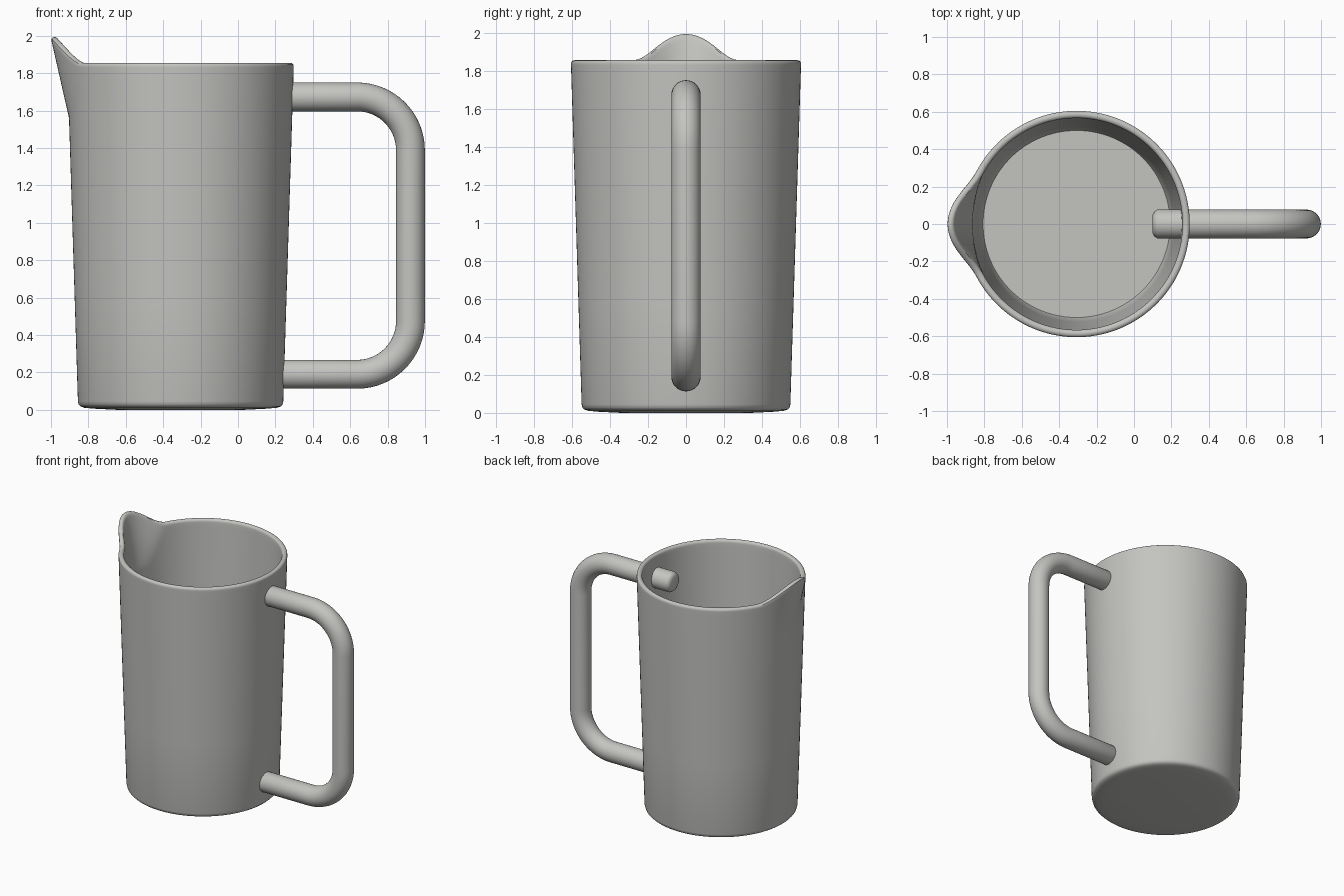
import bpy, bmesh, math
from mathutils import Vector

if "Cube" in bpy.data.objects:
    bpy.data.objects.remove(bpy.data.objects["Cube"])

grey = bpy.data.materials.new("warm_grey")
grey.diffuse_color = (0.55, 0.55, 0.53, 1)
grey.use_nodes = True
grey.node_tree.nodes["Principled BSDF"].inputs["Base Color"].default_value = grey.diffuse_color
CX = -0.307                      # axis of the jug body


def skin(name, rings, angle):
    """Join a list of vertex rings with quads and close both ends."""
    bm = bmesh.new()
    loops = [[bm.verts.new(p) for p in ring] for ring in rings]
    n = len(loops[0])
    for a, b in zip(loops, loops[1:]):
        for i in range(n):
            j = (i + 1) % n
            bm.faces.new((a[i], a[j], b[j], b[i]))
    bm.faces.new(loops[0])
    bm.faces.new(loops[-1])
    bmesh.ops.recalc_face_normals(bm, faces=bm.faces)
    me = bpy.data.meshes.new(name)
    bm.to_mesh(me)
    bm.free()
    me.materials.append(grey)
    ob = bpy.data.objects.new(name, me)
    bpy.context.collection.objects.link(ob)
    bpy.ops.object.select_all(action='DESELECT')
    ob.select_set(True)
    bpy.context.view_layer.objects.active = ob
    bpy.ops.object.shade_smooth_by_angle(angle=math.radians(angle))
    return ob


# Jug body: turned profile whose upper part is pulled out into a spout
def body_point(r, z, ang):
    t = min(max((z - 1.56) / 0.29, 0), 1)
    width = 0.5 * (0.45 + 0.55 * t)
    d = abs(ang - math.pi)
    bell = 0.5 * (1 + math.cos(math.pi * d / width)) if d < width else 0
    r += 0.088 * t * bell
    z += 0.138 * t * bell
    return (CX + r * math.cos(ang), r * math.sin(ang), z)


def wall(r0, z0, r1, z1, heights):
    return [(r0 + (r1 - r0) * (z - z0) / (z1 - z0), z) for z in heights]


steps = [1.56 + 0.03 * i for i in range(9)]
profile = [(0.02, 0), (0.34, 0), (0.46, 0.006), (0.515, 0.011),
           (0.535, 0.018), (0.545, 0.028), (0.549, 0.045)]
profile += wall(0.549, 0.045, 0.605, 1.83, [0.6, 1.1] + steps + [1.83])
# rounded lip
profile += [(0.605, 1.84), (0.602, 1.848), (0.595, 1.853), (0.586, 1.855),
            (0.577, 1.853), (0.570, 1.848), (0.567, 1.84)]
# inner wall and floor
profile += wall(0.505, 0.06, 0.566, 1.83, [1.83] + steps[::-1] + [1.1, 0.6, 0.06])
profile += [(0.50, 0.05), (0.3, 0.05), (0.02, 0.05)]
N = 144
skin("jug_body", [[body_point(r, z, 2 * math.pi * i / N) for i in range(N)]
                  for r, z in profile], 35)

# Handle: round tube along a rounded bracket, ends poking through the wall
TUBE, BEND = 0.077, 0.285
XOUT, ZTOP, ZBOT, XIN = 0.922, 1.673, 0.19, 0.10
path = [(XIN, ZTOP, 0, 0.05), (XIN + 0.008, ZTOP, 0, 0.066),
        (XIN + 0.025, ZTOP, 0, TUBE)]
K = 16
for zc, start in ((ZTOP - BEND, 0), (ZBOT + BEND, 90)):
    for i in range(K + 1):
        a = math.radians(start + 90 * i / K)     # heading, turning downwards
        path.append((XOUT - BEND + BEND * math.sin(a),
                     zc + BEND * math.cos(a), a, TUBE))
path += [(XIN + 0.025, ZBOT, math.pi, TUBE), (XIN + 0.008, ZBOT, math.pi, 0.066),
         (XIN, ZBOT, math.pi, 0.05)]
rings = []
for x, z, a, r in path:
    side = Vector((math.sin(a), 0, math.cos(a)))
    rings.append([Vector((x, 0, z)) + r * (math.cos(u) * side + math.sin(u) * Vector((0, 1, 0)))
                  for u in (2 * math.pi * i / 32 for i in range(32))])
skin("handle", rings, 50)
